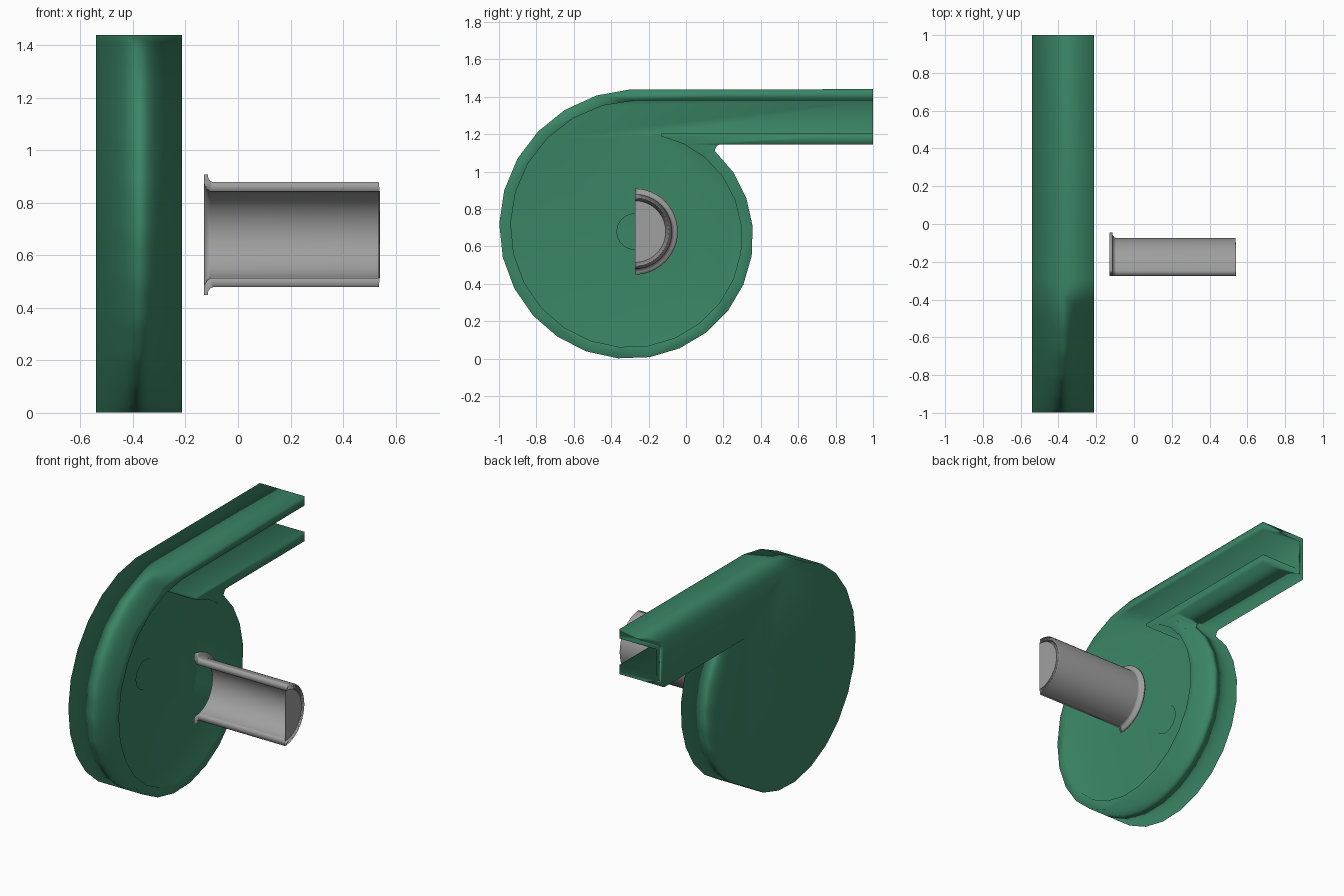
import bpy, bmesh
from math import sin, cos, pi, radians

if "Cube" in bpy.data.objects:
    bpy.data.objects.remove(bpy.data.objects["Cube"])

CY, CZ = -0.274, 0.682          # axis of the volute
PZ = 0.679                      # height of the inlet axis
X_BACK, X_FLOOR, X_FRONT = -0.54, -0.485, -0.213


def new_object(name, bm):
    bmesh.ops.recalc_face_normals(bm, faces=bm.faces)
    mesh = bpy.data.meshes.new(name)
    bm.to_mesh(mesh)
    bm.free()
    obj = bpy.data.objects.new(name, mesh)
    bpy.context.collection.objects.link(obj)
    return obj


def prism(name, outline, x0, x1):
    bm = bmesh.new()
    face = bm.faces.new([bm.verts.new((x0, y, z)) for y, z in outline])
    ext = bmesh.ops.extrude_face_region(bm, geom=[face])
    top = [v for v in ext["geom"] if isinstance(v, bmesh.types.BMVert)]
    bmesh.ops.translate(bm, verts=top, vec=(x1 - x0, 0, 0))
    return new_object(name, bm)


def spiral(a0, a1, n, inset=0.0):
    pts = []
    for i in range(n + 1):
        a = a0 + (a1 - a0) * i / n
        t = (a - 91.5) / 313.5
        r = 0.758 - 0.153 * t + 0.012 * sin(pi * t) - inset
        pts.append((CY + r * cos(radians(a)), CZ + r * sin(radians(a))))
    return pts


def finish(obj, name, color):
    """Colour, and soft shading dominated by the large flat faces."""
    mat = bpy.data.materials.new(name)
    mat.diffuse_color = color
    mat.use_nodes = True
    mat.node_tree.nodes["Principled BSDF"].inputs["Base Color"].default_value = mat.diffuse_color
    obj.data.materials.append(mat)
    obj.data.polygons.foreach_set("use_smooth", [True] * len(obj.data.polygons))
    mod = obj.modifiers.new("weighted", 'WEIGHTED_NORMAL')
    mod.mode = 'FACE_AREA'


def cut(obj, cutter):
    mod = obj.modifiers.new("cut", 'BOOLEAN')
    mod.operation, mod.solver, mod.object = 'DIFFERENCE', 'EXACT', cutter
    bpy.context.view_layer.objects.active = obj
    bpy.ops.object.modifier_apply(modifier=mod.name)
    bpy.data.objects.remove(cutter)


# Volute housing with outlet duct
housing = prism("volute_housing",
                spiral(91.5, 405, 22) + [(0.158, 1.125), (0.165, 1.138), (0.18, 1.145),
                                         (1, 1.145), (1, 1.44)],
                X_BACK, X_FRONT)
# Hollow interior, ending at the tongue
cut(housing, prism("cavity", spiral(90, 434.7, 24, 0.061)
                   + [(-0.13, 1.205), (1.1, 1.205), (1.1, 1.38)], X_FLOOR, 0))
# Shallow shaft recess in the back plate
cut(housing, prism("recess", [(CY + 0.095 * cos(i * pi / 16), PZ + 0.095 * sin(i * pi / 16))
                              for i in range(32)], X_FLOOR - 0.015, -0.4))
finish(housing, "housing_green", (0.043, 0.24, 0.133, 1))

# Inlet pipe: half section, flared flange facing the housing
profile = [(-0.13, 0.23), (-0.115, 0.23), (-0.113, 0.215), (-0.105, 0.204), (-0.095, 0.2),
           (0.536, 0.2), (0.54, 0.165), (-0.105, 0.165), (-0.118, 0.175), (-0.13, 0.195)]
N = 24
bm = bmesh.new()
rings = []
for i in range(N + 1):
    a = -pi / 2 + pi * i / N
    rings.append([bm.verts.new((x, CY + r * cos(a), PZ + r * sin(a))) for x, r in profile])
for r0, r1 in zip(rings, rings[1:]):
    for k in range(len(profile)):
        j = (k + 1) % len(profile)
        bm.faces.new((r0[k], r0[j], r1[j], r1[k]))
bm.faces.new(rings[0])
bm.faces.new(rings[-1])
pipe = new_object("inlet_pipe", bm)
finish(pipe, "pipe_grey", (0.35, 0.35, 0.35, 1))

# Thin half disc closing the outer end of the pipe
cap = prism("pipe_end_cap", [(CY + 0.165 * cos(-pi / 2 + pi * i / N),
                              PZ + 0.165 * sin(-pi / 2 + pi * i / N))
                             for i in range(N + 1)], 0.535, 0.54)
finish(cap, "cap_grey", (0.35, 0.35, 0.35, 1))
